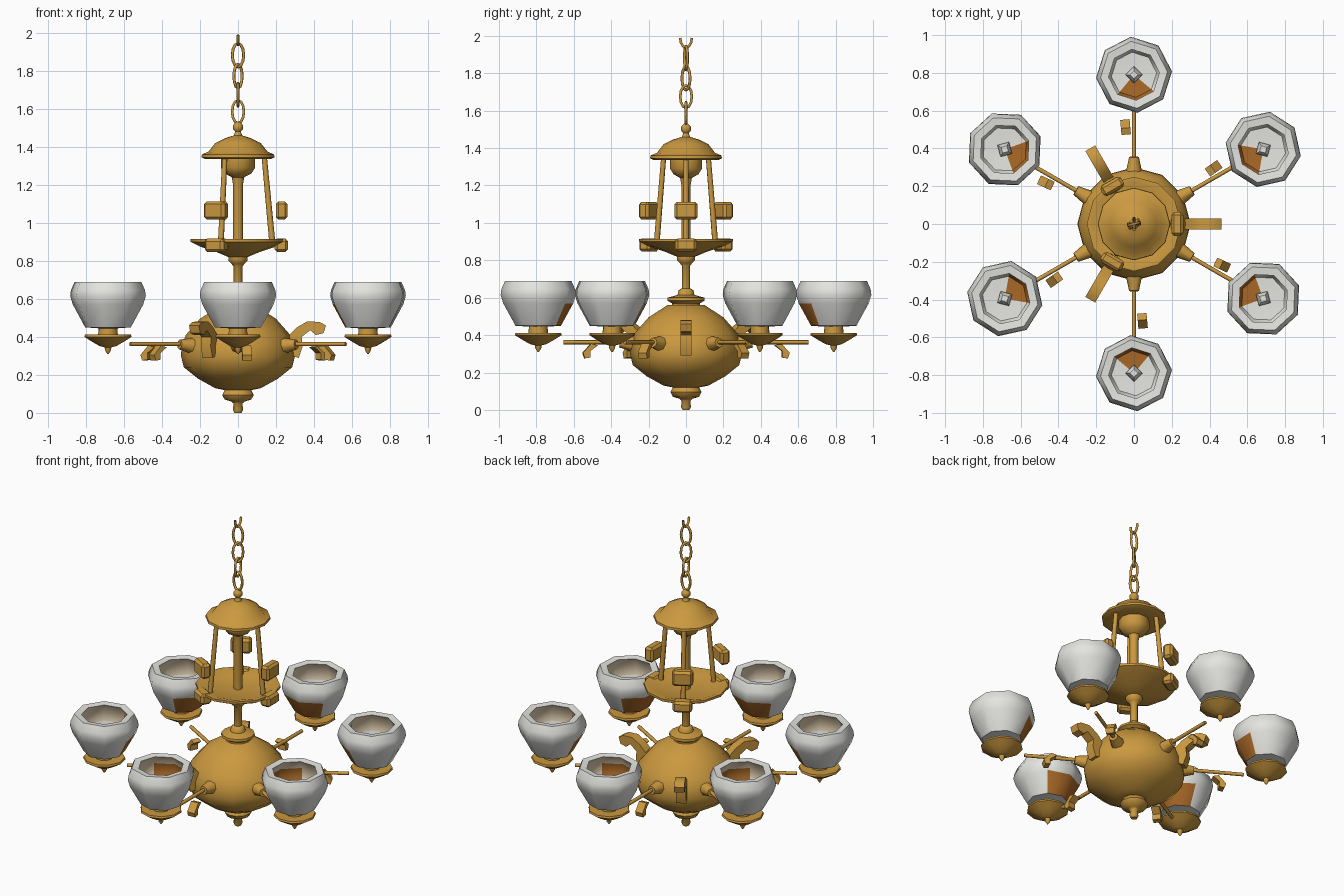
import bpy, bmesh
from math import sin, cos, pi, radians, atan2
from mathutils import Vector, Matrix

old = bpy.data.objects.get("Cube")
if old:
    bpy.data.objects.remove(old, do_unlink=True)


def material(name, rgb):
    m = bpy.data.materials.new(name)
    m.use_nodes = True
    m.diffuse_color = (*rgb, 1)
    m.node_tree.nodes["Principled BSDF"].inputs["Base Color"].default_value = (*rgb, 1)
    return m


GOLD = material("antique gold", (0.60, 0.32, 0.05))
WHITE = material("frosted white", (0.78, 0.78, 0.75))
AMBER = material("amber brown", (0.40, 0.14, 0.02))
CREAM = material("warm cream", (0.75, 0.62, 0.43))


def finish(name, bm, matrix=Matrix(), mats=(GOLD,), smooth=50):
    bmesh.ops.recalc_face_normals(bm, faces=bm.faces)
    mesh = bpy.data.meshes.new(name)
    bm.to_mesh(mesh)
    bm.free()
    for m in mats:
        mesh.materials.append(m)
    mesh.shade_smooth()
    mesh.set_sharp_from_angle(angle=radians(smooth))
    ob = bpy.data.objects.new(name, mesh)
    ob.matrix_world = matrix
    bpy.context.collection.objects.link(ob)
    return ob


def turned(profile, sides, phase=0):
    """Revolve (radius, height) points about z; end rings are capped."""
    bm = bmesh.new()
    rings = []
    for r, z in profile:
        rings.append([bm.verts.new((r * cos(a), r * sin(a), z)) for a in
                      (phase + 2 * pi * i / sides for i in range(sides))])
    for a, b in zip(rings, rings[1:]):
        for i in range(sides):
            j = (i + 1) % sides
            bm.faces.new((a[i], a[j], b[j], b[i]))
    bm.faces.new(rings[0])
    bm.faces.new(rings[-1])
    return bm


def plate(points, width):
    """Extrude a radius/height outline sideways."""
    bm = bmesh.new()
    face = bm.faces.new([bm.verts.new((x, -width / 2, z)) for x, z in points])
    ext = bmesh.ops.extrude_face_region(bm, geom=[face])["geom"]
    bmesh.ops.translate(bm, vec=(0, width, 0),
                        verts=[v for v in ext if isinstance(v, bmesh.types.BMVert)])
    return bm


def rod(name, start, end, r1, r2, spin):
    start, end = Vector(start), Vector(end)
    d = end - start
    m = spin @ Matrix.Translation(start) @ d.to_track_quat('Z', 'Y').to_matrix().to_4x4()
    finish(name, turned([(r1, 0), (r2, d.length)], 8), m)


def block(name, centre, size, spin):
    bm = bmesh.new()
    bmesh.ops.create_cube(bm, size=1)
    bmesh.ops.scale(bm, vec=size, verts=bm.verts)
    bmesh.ops.bevel(bm, geom=bm.edges[:], offset=0.014, segments=1, affect='EDGES')
    finish(name, bm, spin @ Matrix.Translation(centre), smooth=35)


def turn(degrees):
    return Matrix.Rotation(radians(degrees), 4, 'Z')


# Central turned parts
finish("bottom_finial", turned([(0.018, 0), (0.026, 0.015), (0.024, 0.05), (0.035, 0.06),
                                (0.07, 0.07), (0.083, 0.095), (0.07, 0.12), (0.06, 0.13)], 12))
finish("body_bowl", turned([(0.07, 0.12), (0.12, 0.13), (0.21, 0.18), (0.285, 0.24), (0.3, 0.30),
                            (0.297, 0.35), (0.275, 0.41), (0.2, 0.495), (0.1, 0.56)], 12))
finish("body_collar", turned([(0.075, 0.55), (0.075, 0.57), (0.1, 0.585), (0.098, 0.6),
                              (0.045, 0.615), (0.04, 0.64), (0.024, 0.65)], 12))
finish("lower_stem", turned([(0.023, 0.62), (0.023, 0.77), (0.035, 0.785), (0.05, 0.80),
                             (0.05, 0.82), (0.03, 0.83)], 10))
finish("upper_dish", turned([(0.05, 0.82), (0.11, 0.845), (0.2, 0.875), (0.25, 0.9),
                             (0.25, 0.915), (0.225, 0.915), (0.17, 0.895), (0.03, 0.89)], 12))
finish("upper_stem", turned([(0.026, 0.88), (0.026, 1.2), (0.033, 1.24), (0.07, 1.26),
                             (0.09, 1.29), (0.09, 1.34)], 10))
finish("canopy", turned([(0.08, 1.34), (0.17, 1.335), (0.192, 1.345), (0.19, 1.36), (0.155, 1.375),
                         (0.12, 1.42), (0.07, 1.445), (0.022, 1.46), (0.015, 1.48), (0.027, 1.495),
                         (0.026, 1.515), (0.012, 1.53)], 12))


# Chain of oval links, the top one open
def link(name, low, high, angle, open_top=False):
    curve = bpy.data.curves.new(name, 'CURVE')
    curve.dimensions = '3D'
    curve.bevel_depth = 0.008
    curve.bevel_resolution = 1
    spline = curve.splines.new('POLY')
    count = 7 if open_top else 12
    spline.points.add(count - 1)
    half = (high - low) / 2
    for i, p in enumerate(spline.points):
        a = pi + pi * i / 6
        p.co = (0.031 * cos(a), 0, half * sin(a), 1)
    spline.use_cyclic_u = not open_top
    curve.materials.append(GOLD)
    ob = bpy.data.objects.new(name, curve)
    ob.matrix_world = Matrix.Translation((0, 0, (low + high) / 2)) @ turn(angle)
    bpy.context.collection.objects.link(ob)


link("chain_link_1", 1.525, 1.645, 0)
link("chain_link_2", 1.615, 1.735, 90)
link("chain_link_3", 1.71, 1.835, 45)
link("chain_link_4", 1.82, 1.945, 15)
link("chain_link_open", 1.938, 2.04, 90, True)

# Three uprights with ornaments, and hooked scrolls on the bowl
for k in range(3):
    s = turn(120 * k)
    rod("canopy_rod", (0.18, 0, 0.9), (0.138, 0, 1.35), 0.016, 0.014, s)
    block("upper_ornament", (0.23, 0, 1.065), (0.062, 0.125, 0.095), s)
    block("lower_ornament", (0.228, 0, 0.882), (0.07, 0.115, 0.07), s)
    hook = [(0.28, 0.30), (0.32, 0.29), (0.34, 0.35), (0.335, 0.40), (0.38, 0.435), (0.41, 0.41),
            (0.45, 0.42), (0.463, 0.46), (0.43, 0.478), (0.365, 0.482), (0.31, 0.45), (0.27, 0.41)]
    finish("body_scroll", plate(hook, 0.06), s, smooth=35)

# Glass shade outline, outside up then inside down
SHADE = [(0.05, 0.445), (0.122, 0.45), (0.188, 0.57), (0.202, 0.615), (0.198, 0.645), (0.178, 0.69),
         (0.135, 0.685), (0.165, 0.63), (0.165, 0.57), (0.12, 0.48), (0.03, 0.475)]

# Six arms with lamps
for k in range(6):
    s = turn(30 + 60 * k)
    rod("arm_socket", (0.25, 0, 0.35), (0.355, 0, 0.36), 0.048, 0.026, s)
    rod("arm", (0.3, 0, 0.362), (0.655, 0, 0.362), 0.011, 0.011, s)
    leaf = [(0.475, 0.345), (0.51, 0.355), (0.555, 0.305), (0.545, 0.275), (0.515, 0.28), (0.515, 0.315)]
    finish("arm_leaf", plate(leaf, 0.05), s @ turn(5), smooth=35)

    at = s @ Matrix.Translation((0.79, 0, 0))
    finish("lamp_cup", turned([(0.004, 0.31), (0.016, 0.33), (0.018, 0.345), (0.045, 0.352),
                               (0.085, 0.375), (0.125, 0.4), (0.122, 0.412), (0.052, 0.41),
                               (0.05, 0.447)], 10), at)
    bm = turned(SHADE, 8, radians(5))
    for f in bm.faces:
        c = f.calc_center_median()
        inward = abs(atan2(c.y, -c.x)) < radians(42)
        wall = len(f.verts) == 4 and 0.46 < c.z < 0.6
        inside = c.z > 0.59 and c.xy.length < 0.162
        if inward and wall and (c.z < 0.57 or inside):
            f.material_index = 1
        elif inside and c.z < 0.67:
            f.material_index = 2
    finish("glass_shade", bm, at, (WHITE, AMBER, CREAM))
    finish("bulb_stub", turned([(0.045, 0.47), (0.045, 0.5), (0.022, 0.53)], 4), at, (WHITE,), 30)
